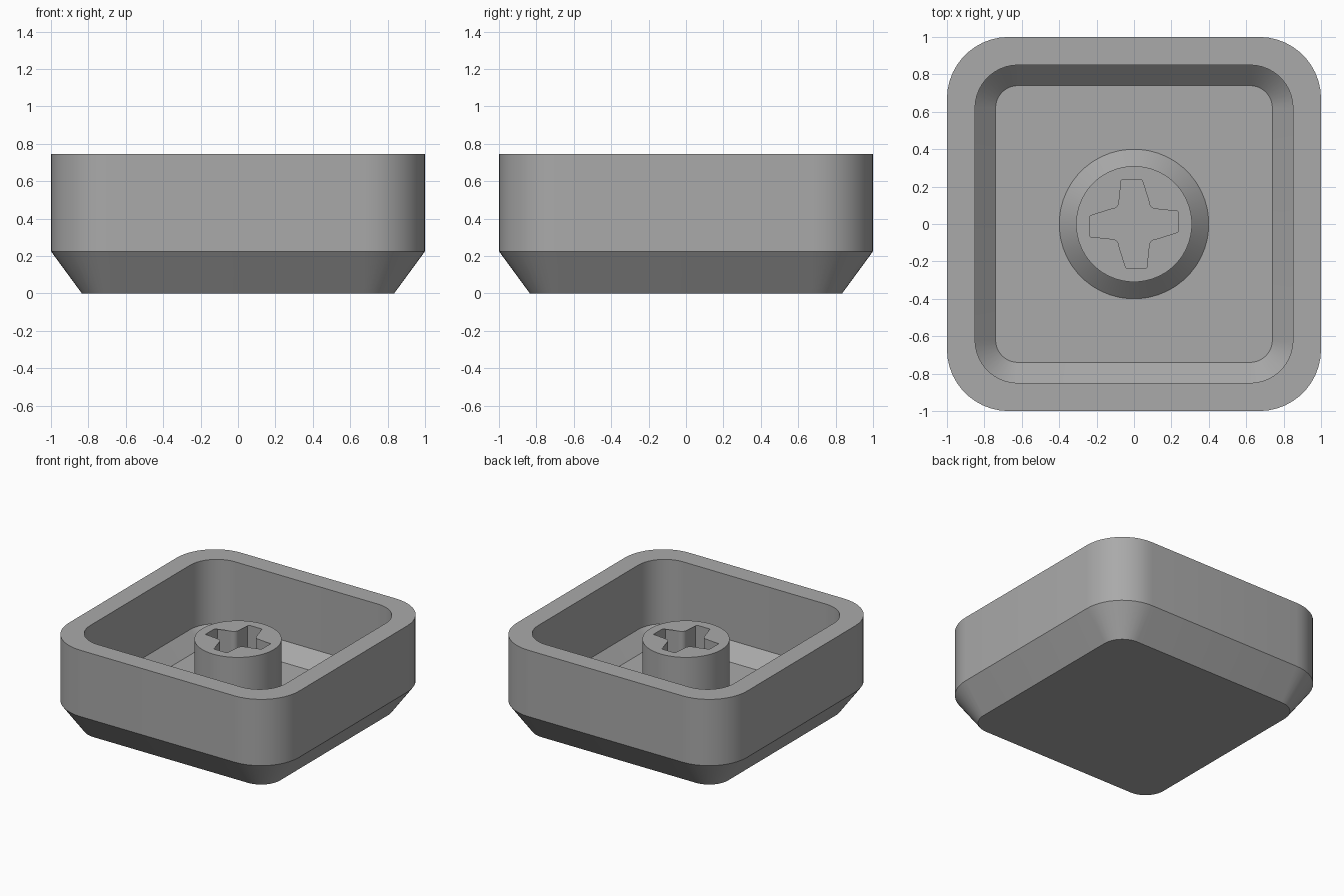
import bpy, bmesh, math

if "Cube" in bpy.data.objects:
    bpy.data.objects.remove(bpy.data.objects["Cube"])

ARC = 12  # points per quadrant in every ring, so all rings can be lofted together

grey = bpy.data.materials.new("grey_plastic")
grey.diffuse_color = (0.4, 0.4, 0.4, 1)
grey.use_nodes = True
grey.node_tree.nodes["Principled BSDF"].inputs["Base Color"].default_value = grey.diffuse_color


def rounded_square(half, radius, z):
    pts = []
    for q in range(4):
        mid = math.radians(45 + 90 * q)
        c = (half - radius) * math.sqrt(2)
        for i in range(ARC):
            a = math.radians(90 * (q + i / (ARC - 1)))
            pts.append((c * math.cos(mid) + radius * math.cos(a),
                        c * math.sin(mid) + radius * math.sin(a), z))
    return pts


def circle(radius, z):
    n = 4 * ARC
    return [(radius * math.cos(2 * math.pi * (i + 0.5) / n),
             radius * math.sin(2 * math.pi * (i + 0.5) / n), z) for i in range(n)]


def cross(length, width, fillet, z):
    # one quadrant: arm corner, filleted inner corner, next arm corner
    quad = [(length, width)]
    c = width + fillet
    for i in range(ARC - 2):
        a = math.radians(270 - 90 * i / (ARC - 3))
        quad.append((c + fillet * math.cos(a), c + fillet * math.sin(a)))
    quad.append((width, length))
    pts = []
    for q in range(4):
        for x, y in quad:
            for _ in range(q):
                x, y = -y, x
            pts.append((x, y, z))
    return pts


def loft(name, rings, cap_first=False, cap_last=False):
    bm = bmesh.new()
    loops = [[bm.verts.new(p) for p in ring] for ring in rings]
    for low, high in zip(loops, loops[1:]):
        for i in range(len(low)):
            j = (i + 1) % len(low)
            bm.faces.new((low[i], low[j], high[j], high[i]))
    if cap_first:
        bm.faces.new(loops[0][::-1])
    if cap_last:
        bm.faces.new(loops[-1])
    mesh = bpy.data.meshes.new(name)
    bm.to_mesh(mesh)
    bm.free()
    mesh.materials.append(grey)
    obj = bpy.data.objects.new(name, mesh)
    bpy.context.collection.objects.link(obj)
    bpy.ops.object.select_all(action='DESELECT')
    obj.select_set(True)
    bpy.context.view_layer.objects.active = obj
    bpy.ops.object.shade_smooth_by_angle(angle=math.radians(30))
    return obj


FLOOR, RIM, STEM_TOP = 0.13, 0.745, 0.63

# Hollow shell: bevelled base, outer wall, rim, inner wall, inner bevel, floor
loft("cap_shell", [
    rounded_square(0.835, 0.165, 0),
    rounded_square(1.0, 0.33, 0.225),
    rounded_square(1.0, 0.33, RIM),
    rounded_square(0.85, 0.23, RIM),
    rounded_square(0.85, 0.23, FLOOR + 0.11),
    rounded_square(0.74, 0.12, FLOOR),
    circle(0.4, FLOOR),
], cap_first=True)

# Round stem with a flared foot and a cross-shaped socket
loft("stem", [
    circle(0.4, FLOOR),
    circle(0.31, FLOOR + 0.09),
    circle(0.31, STEM_TOP),
    cross(0.235, 0.08, 0.04, STEM_TOP),
    cross(0.235, 0.08, 0.04, FLOOR),
], cap_last=True)
